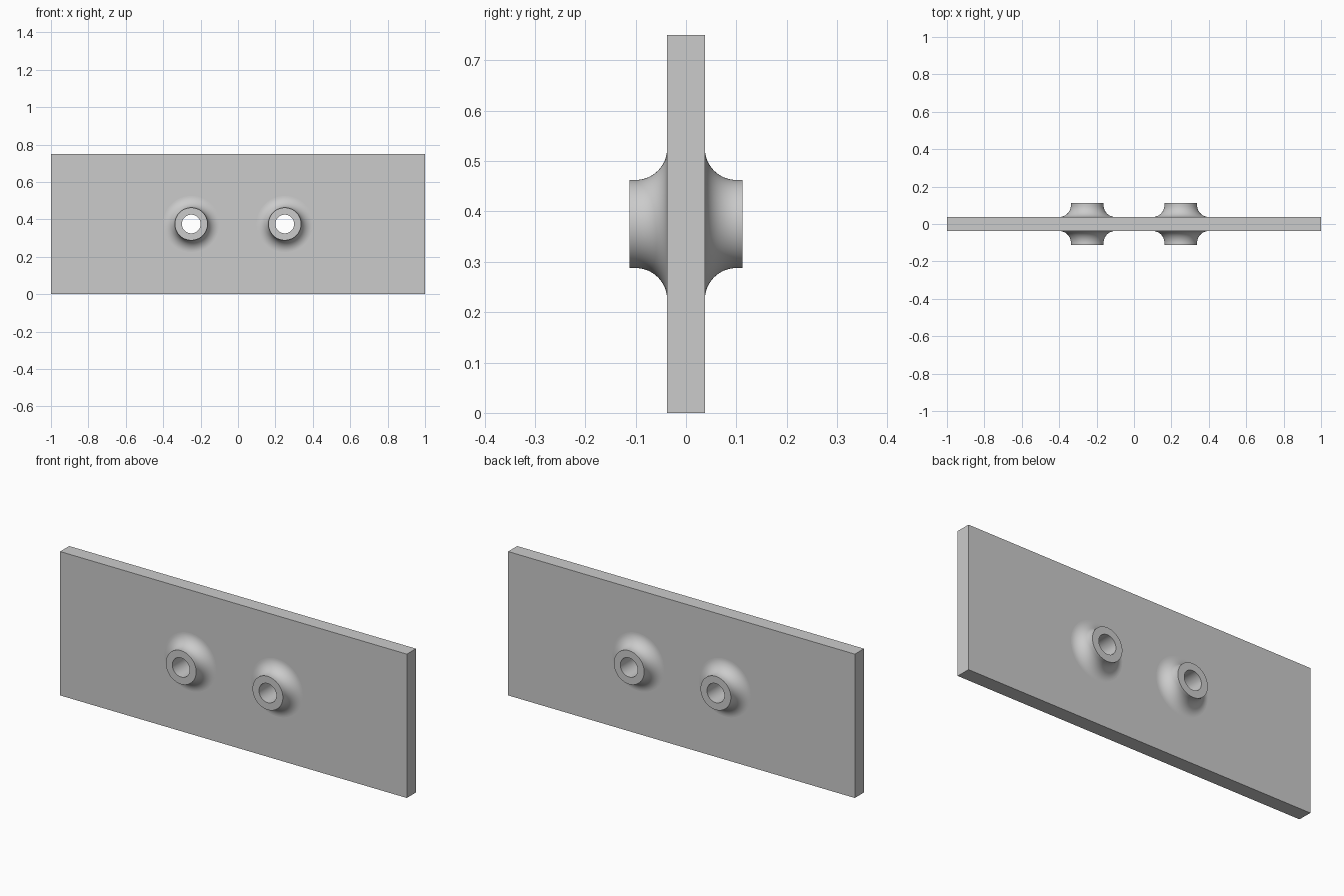
import bpy
import bmesh
from math import sin, cos, pi
from mathutils import Vector

cube = bpy.data.objects.get("Cube")
if cube:
    bpy.data.objects.remove(cube, do_unlink=True)

HALF_LEN, HALF_THICK, HEIGHT = 1.0, 0.0375, 0.75
BOSS_X, BOSS_Z, BOSS_END = 0.25, 0.375, 0.1125
BORE, COLLAR, FILLET = 0.05, 0.0875, 0.0625
SEGMENTS, FILLET_STEPS = 96, 16

grey = bpy.data.materials.new("light grey")
grey.use_nodes = True
colour = (0.6, 0.6, 0.6, 1)
grey.diffuse_color = colour
grey.node_tree.nodes["Principled BSDF"].inputs["Base Color"].default_value = colour

bm = bmesh.new()


def ring(x, radius, y):
    """Circle of vertices round a boss axis."""
    angles = [2 * pi * i / SEGMENTS for i in range(SEGMENTS)]
    return [bm.verts.new((x + radius * cos(a), y, BOSS_Z + radius * sin(a)))
            for a in angles]


def bridge(a, b, smooth):
    """Join two matching closed loops with quads."""
    n = len(a)
    for i in range(n):
        j = (i + 1) % n
        bm.faces.new((a[i], a[j], b[j], b[i])).smooth = smooth


def loop_edges(loop):
    edges = []
    for a, b in zip(loop, loop[1:] + loop[:1]):
        edges.append(bm.edges.get((a, b)) or bm.edges.new((a, b)))
    return edges


borders, bores = [], []
for side in (-1, 1):
    # Plate outline
    y = side * HALF_THICK
    border = [bm.verts.new((x, y, z)) for x, z in
              ((-HALF_LEN, 0), (HALF_LEN, 0), (HALF_LEN, HEIGHT), (-HALF_LEN, HEIGHT))]
    borders.append(border)
    edges = loop_edges(border)
    mouths = []

    for x in (-BOSS_X, BOSS_X):
        # Concave fillet rising from the plate to the collar
        rings = []
        for i in range(FILLET_STEPS + 1):
            a = pi / 2 * i / FILLET_STEPS
            radius = COLLAR + FILLET * (1 - sin(a))
            rings.append(ring(x, radius, side * (HALF_THICK + FILLET * (1 - cos(a)))))
        # Short straight collar
        rings.append(ring(x, COLLAR, side * BOSS_END))
        for a, b in zip(rings, rings[1:]):
            bridge(a, b, True)
        # Flat end face
        mouth = ring(x, BORE, side * BOSS_END)
        bridge(rings[-1], mouth, False)
        mouths.append(mouth)
        edges += loop_edges(rings[0])

    bores.append(mouths)
    # Plate face around the bosses
    bmesh.ops.triangle_fill(bm, use_beauty=True, use_dissolve=False,
                            edges=edges, normal=Vector((0, side, 0)))

# Plate rim and through bores
bridge(borders[0], borders[1], False)
for front, back in zip(*bores):
    bridge(front, back, True)

bmesh.ops.recalc_face_normals(bm, faces=bm.faces)
mesh = bpy.data.meshes.new("plate_with_bosses")
bm.to_mesh(mesh)
bm.free()
mesh.materials.append(grey)
plate = bpy.data.objects.new("plate_with_bosses", mesh)
bpy.context.collection.objects.link(plate)
